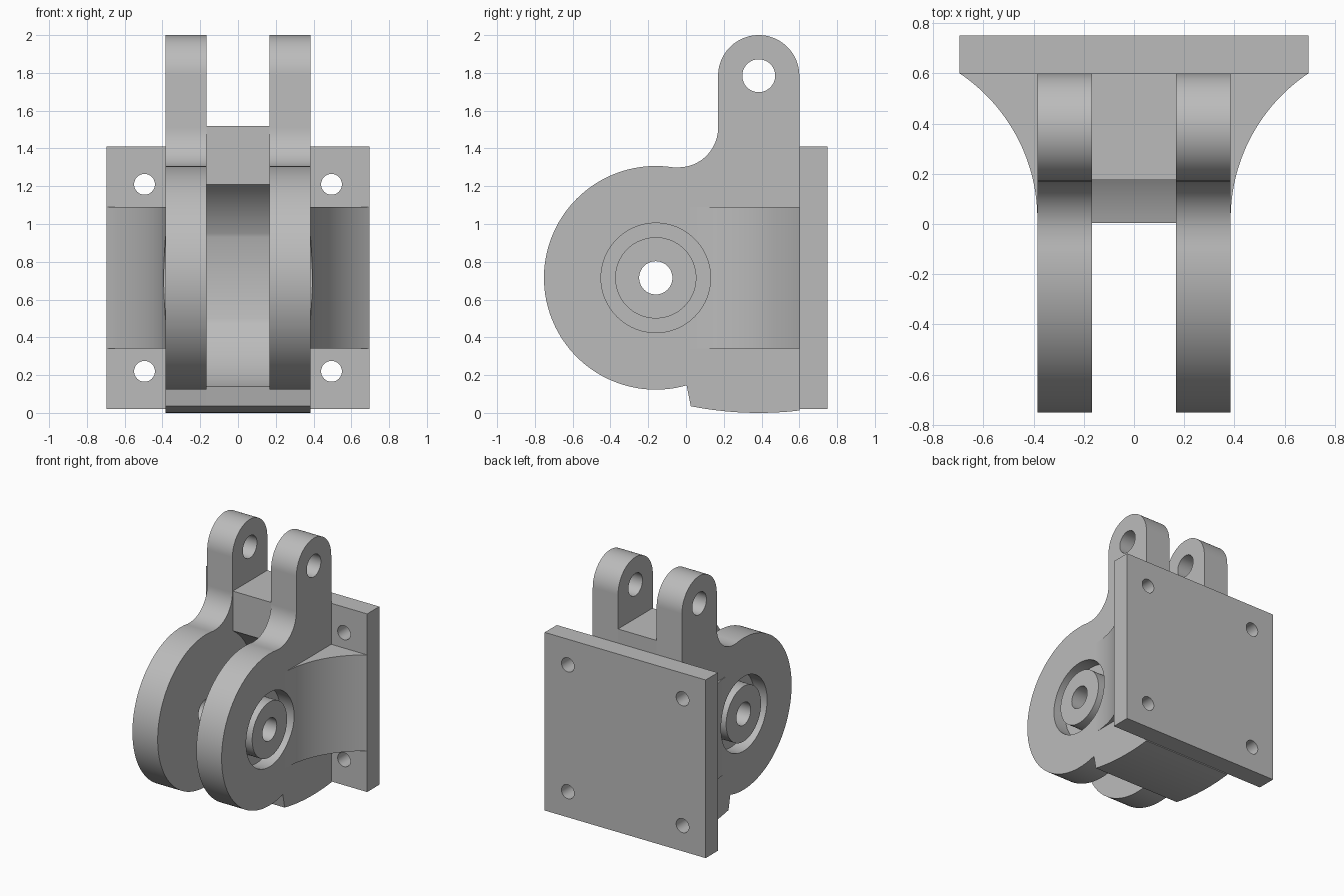
import bpy
import bmesh
from math import radians, cos, sin, asin, degrees

cube = bpy.data.objects.get("Cube")
if cube:
    bpy.data.objects.remove(cube, do_unlink=True)

GREY = (0.5, 0.5, 0.5, 1.0)
grey = bpy.data.materials.new("plain grey")
grey.use_nodes = True
grey.diffuse_color = GREY
grey.node_tree.nodes["Principled BSDF"].inputs["Base Color"].default_value = GREY


def arc(cx, cy, r, start, end, steps=24):
    """Points along a circular arc, angles in degrees."""
    angles = [radians(start + (end - start) * i / steps) for i in range(steps + 1)]
    return [(cx + r * cos(a), cy + r * sin(a)) for a in angles]


def circle(cx, cy, r, steps=64):
    return arc(cx, cy, r, 0, 360, steps)[:-1]


def extrude(name, outline, axis, a, b):
    """Solid made by sweeping an outline along one axis from a to b."""
    place = {"x": lambda p, t: (t, p[0], p[1]),
             "y": lambda p, t: (p[0], t, p[1]),
             "z": lambda p, t: (p[0], p[1], t)}[axis]
    bm = bmesh.new()
    low = [bm.verts.new(place(p, a)) for p in outline]
    high = [bm.verts.new(place(p, b)) for p in outline]
    bm.faces.new(low)
    bm.faces.new(high)
    n = len(outline)
    for i in range(n):
        j = (i + 1) % n
        bm.faces.new((low[i], low[j], high[j], high[i]))
    bmesh.ops.recalc_face_normals(bm, faces=bm.faces)
    mesh = bpy.data.meshes.new(name)
    bm.to_mesh(mesh)
    bm.free()
    mesh.materials.append(grey)
    obj = bpy.data.objects.new(name, mesh)
    bpy.context.collection.objects.link(obj)
    return obj


def activate(obj):
    bpy.ops.object.select_all(action="DESELECT")
    obj.select_set(True)
    bpy.context.view_layer.objects.active = obj


def cut(obj, outline, axis, a, b):
    """Remove an extruded outline from an object."""
    cutter = extrude("cutter", outline, axis, a, b)
    cutter.hide_render = True
    mod = obj.modifiers.new("cut", "BOOLEAN")
    mod.operation = "DIFFERENCE"
    mod.solver = "EXACT"
    mod.object = cutter
    activate(obj)
    bpy.ops.object.modifier_apply(modifier=mod.name)
    bpy.data.objects.remove(cutter, do_unlink=True)


def finish(obj):
    activate(obj)
    bpy.ops.object.shade_smooth_by_angle(angle=radians(25))


# Shared dimensions
INNER, OUTER = 0.167, 0.385
PIVOT = (-0.16, 0.715)
LUG = (0.385, 1.785)
underside = arc(0.385, 1.85, 1.85, 258.8, 276.7, 16)

# Mounting plate with four screw holes
W = 0.695
plate = extrude("back_plate", [(-W, 0.02), (W, 0.02), (W, 1.41), (-W, 1.41)], "y", 0.6, 0.75)
for x in (-0.495, 0.495):
    for z in (0.22, 1.21):
        cut(plate, circle(x, z, 0.055), "y", 0.5, 0.85)
finish(plate)

# Centre block with a round clearance pocket in front
tip = degrees(asin(0.495 / 0.598))
mid = degrees(asin(0.215 / 0.598))
block = extrude("centre_block",
                [(0.6, 1.52), (0.175, 1.52)]
                + arc(*PIVOT, 0.598, tip, mid, 16)
                + arc(*PIVOT, 0.598, -mid, -74, 20)
                + underside, "x", -INNER, INNER)
finish(block)

# Cheek outline: lug, fillet, round front, underside
cheek_outline = ([(0.6, LUG[1])]
                 + arc(*LUG, 0.215, 0, 180, 40)[1:]
                 + arc(-0.04, 1.51, 0.21, 0, -90, 20)
                 + arc(*PIVOT, 0.592, 81, 286, 80)
                 + underside)

# Flare outline: concave sweep from cheek out to plate
flare_end = 180 - degrees(asin(0.58 / 0.698))
flare_outline = ([(OUTER - 0.005, 0.02)]
                 + arc(OUTER + 0.698, 0.02, 0.698, 180, flare_end, 32)
                 + [(OUTER - 0.005, 0.6)])

for side, s in (("left", 1), ("right", -1)):
    floor = s * (OUTER - 0.11)
    pocket = circle(*PIVOT, 0.29, 96)

    cheek = extrude(side + "_cheek", cheek_outline, "x", s * INNER, s * OUTER)
    cut(cheek, circle(*LUG, 0.087), "x", s * 0.1, s * 0.5)
    cut(cheek, pocket, "x", floor, s * 0.5)
    cut(cheek, circle(*PIVOT, 0.088), "x", s * 0.1, s * 0.5)
    finish(cheek)

    # Hub standing inside the round groove
    hub = extrude(side + "_hub", circle(*PIVOT, 0.215, 80), "x", floor, s * OUTER)
    cut(hub, circle(*PIVOT, 0.088), "x", s * 0.1, s * 0.5)
    finish(hub)

    # Curved side brace
    flare = extrude(side + "_flare", [(s * x, y) for x, y in flare_outline], "z", 0.34, 1.09)
    cut(flare, pocket, "x", floor, s * 0.5)
    finish(flare)
